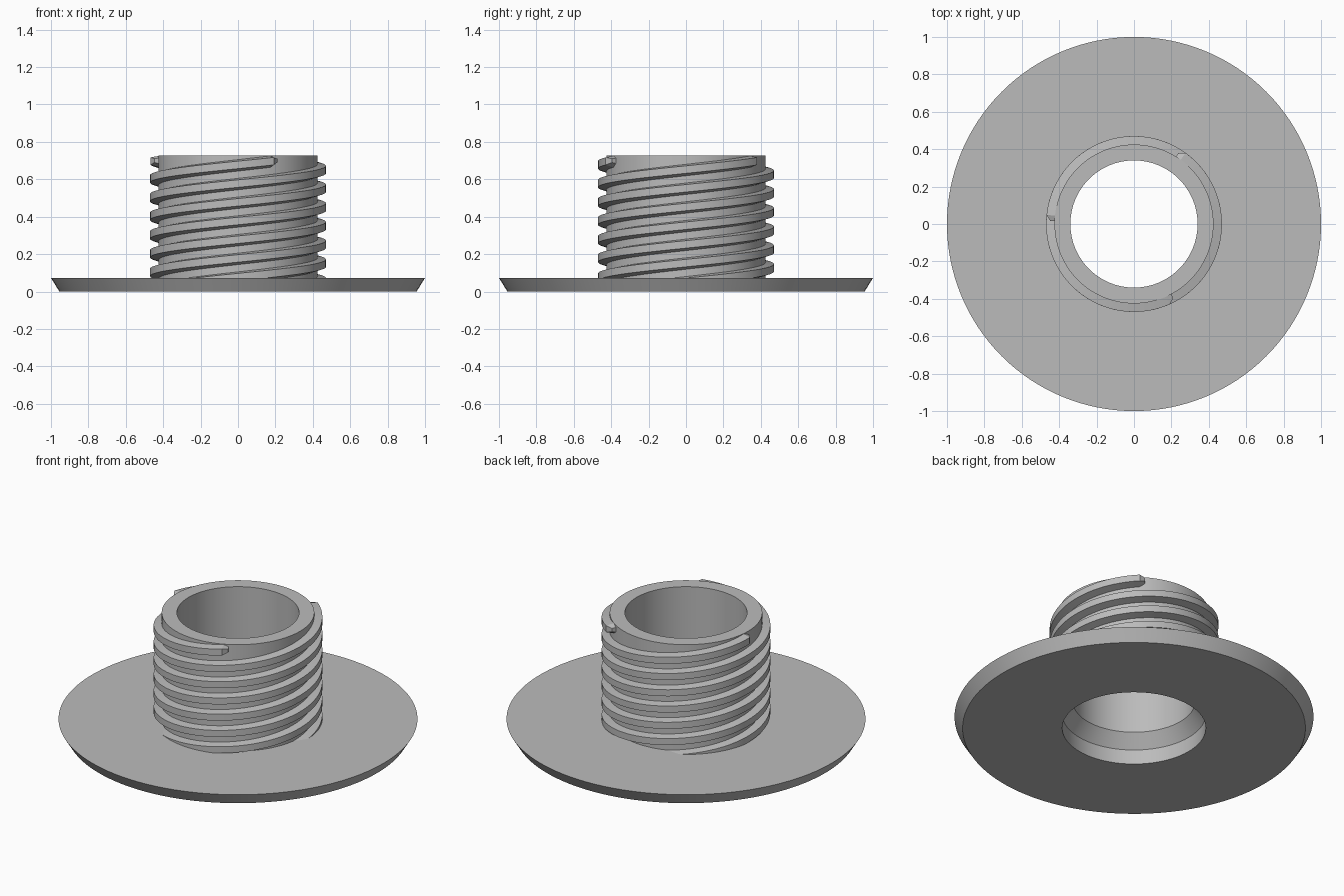
import bpy, bmesh
from math import sin, cos, pi, radians, tau

cube = bpy.data.objects.get("Cube")
if cube:
    bpy.data.objects.remove(cube, do_unlink=True)

grey = bpy.data.materials.new("plain grey")
grey.use_nodes = True
colour = (0.5, 0.5, 0.5, 1)
grey.diffuse_color = colour
grey.node_tree.nodes["Principled BSDF"].inputs["Base Color"].default_value = colour


def sweep(name, rings, closed):
    """Skin a list of rings of points, closed round or capped at both ends."""
    bm = bmesh.new()
    vs = [[bm.verts.new(p) for p in ring] for ring in rings]
    n = len(vs[0])
    for i in range(len(vs) if closed else len(vs) - 1):
        a, b = vs[i], vs[(i + 1) % len(vs)]
        for j in range(n):
            k = (j + 1) % n
            bm.faces.new((a[j], b[j], b[k], a[k]))
    if not closed:
        bm.faces.new(vs[0])
        bm.faces.new(vs[-1][::-1])
    bmesh.ops.recalc_face_normals(bm, faces=bm.faces)
    mesh = bpy.data.meshes.new(name)
    bm.to_mesh(mesh)
    bm.free()
    mesh.materials.append(grey)
    ob = bpy.data.objects.new(name, mesh)
    bpy.context.collection.objects.link(ob)
    bpy.ops.object.select_all(action='DESELECT')
    ob.select_set(True)
    bpy.context.view_layer.objects.active = ob
    bpy.ops.object.shade_smooth_by_angle(angle=radians(25))
    return ob


def polar(r, a, z):
    return (r * cos(a), r * sin(a), z)


# Flange and hollow neck, with a stepped recess under the bore
FLANGE_Z, TOP_Z, NECK_R = 0.073, 0.727, 0.425
profile = [(0.40, 0), (0.955, 0), (1.0, FLANGE_Z), (NECK_R, FLANGE_Z),
           (NECK_R, TOP_Z), (0.34, TOP_Z), (0.34, 0.17), (0.40, 0.09)]
SEG = 128
sweep("flanged_neck",
      [[polar(r, tau * i / SEG, z) for r, z in profile] for i in range(SEG)], True)

# Three-start right-hand thread, its lower ends buried in the flange
LEAD, END_Z, START_Z = 0.3, 0.697, 0.04
CREST_R, ROOT_R = 0.47, 0.415
section = [(ROOT_R, -0.036), (CREST_R, -0.02), (CREST_R, 0.02), (ROOT_R, 0.03)]
turn = (END_Z - START_Z) / LEAD * tau
steps = 220
for start in range(3):
    end_angle = radians(-66 + 120 * start)
    rings = []
    for i in range(steps + 1):
        back = turn * (1 - i / steps)
        a, z = end_angle - back, END_Z - back / tau * LEAD
        rings.append([polar(r, a, z + dz) for r, dz in section])
    # Short tapered run-out at the top
    a, z = end_angle + radians(4), END_Z + 0.003
    rings.append([polar(ROOT_R + (r - ROOT_R) * 0.6, a, z + dz * 0.5) for r, dz in section])
    sweep("thread_%d" % (start + 1), rings, False)
